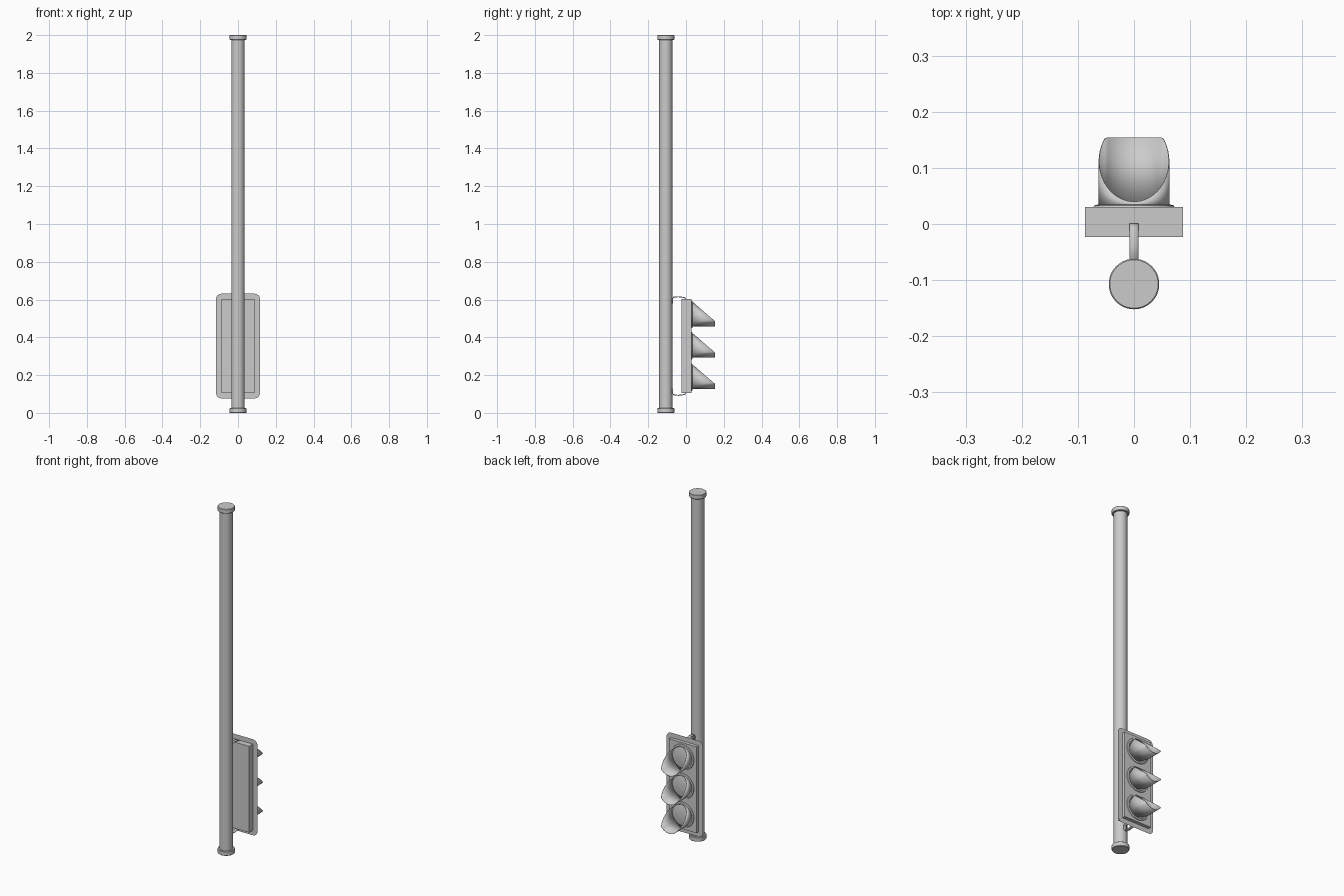
import bpy, bmesh, math

if "Cube" in bpy.data.objects:
    bpy.data.objects.remove(bpy.data.objects["Cube"])

POLE_Y = -0.107
MID_Z = 0.354
SEG = 48


def finish(bm, name, smooth=True):
    bmesh.ops.recalc_face_normals(bm, faces=bm.faces)
    me = bpy.data.meshes.new(name)
    bm.to_mesh(me)
    bm.free()
    ob = bpy.data.objects.new(name, me)
    bpy.context.collection.objects.link(ob)
    bpy.ops.object.select_all(action='DESELECT')
    ob.select_set(True)
    bpy.context.view_layer.objects.active = ob
    if smooth:
        bpy.ops.object.shade_smooth_by_angle(angle=math.radians(35))
    return ob


def lathe(name, profile, centre, axis):
    """Spin (radius, distance along axis) points round a z or y axis."""
    bm = bmesh.new()
    rings = []
    for r, d in profile:
        ring = []
        for i in range(SEG):
            a = 2 * math.pi * i / SEG
            u, v = r * math.cos(a), r * math.sin(a)
            off = (u, v, d) if axis == 'z' else (u, d, v)
            ring.append(bm.verts.new([c + o for c, o in zip(centre, off)]))
        rings.append(ring)
    for a, b in zip(rings, rings[1:]):
        for i in range(SEG):
            j = (i + 1) % SEG
            bm.faces.new((a[i], a[j], b[j], b[i]))
    bm.faces.new(rings[0])
    bm.faces.new(rings[-1])
    return finish(bm, name)


def visor(name, z0, r=0.063):
    """Thin tube cut by a slanted plane and a flat front, open at the top."""
    bm = bmesh.new()
    pairs = []
    for i in range(64):
        a = 2 * math.pi * i / 64
        x, z = r * math.cos(a), r * math.sin(a)
        y = min(0.154, 0.04 + (r - z) * 1.146)
        pairs.append((bm.verts.new((x, 0.03, z0 + z)), bm.verts.new((x, y, z0 + z))))
    for i in range(64):
        (a, b), (c, d) = pairs[i], pairs[(i + 1) % 64]
        bm.faces.new((a, c, d, b))
    ob = finish(bm, name)
    mod = ob.modifiers.new("wall", 'SOLIDIFY')
    mod.thickness = 0.0015
    return ob


# Pole with end caps
lathe("pole", [(0.035, 0.01), (0.035, 1.99)], (0, POLE_Y, 0), 'z')
for name, z in (("bottom_cap", 0), ("top_cap", 1.975)):
    lathe(name, [(0.043, 0), (0.045, 0.002), (0.045, 0.023), (0.043, 0.025)], (0, POLE_Y, z), 'z')

# Signal housing
bm = bmesh.new()
bmesh.ops.create_cube(bm, size=1)
for v in bm.verts:
    v.co = (v.co.x * 0.174, 0.0035 + v.co.y * 0.053, MID_Z + v.co.z * 0.498)
finish(bm, "housing", False)

# Thin backplate with rounded corners
bm = bmesh.new()
R = 0.03
outline = []
for k, (sx, sz) in enumerate(((1, 1), (-1, 1), (-1, -1), (1, -1))):
    for i in range(9):
        a = math.pi / 2 * (k + i / 8)
        outline.append(bm.verts.new((sx * (0.117 - R) + R * math.cos(a), 0.011,
                                     MID_Z + sz * (0.277 - R) + R * math.sin(a))))
bm.faces.new(outline)
finish(bm, "backplate", False)

# Three lamps: flange ring, lens and visor
for i, colour in enumerate(("lower", "middle", "upper")):
    z = 0.189 + 0.166 * i
    lathe(colour + "_flange", [(0.073, 0.029), (0.071, 0.033), (0.063, 0.035)], (0, 0, z), 'y')
    lathe(colour + "_lens", [(0.061, 0.034), (0.05, 0.036), (0.03, 0.039), (0.01, 0.040)], (0, 0, z), 'y')
    visor(colour + "_visor", z)

# Bent strap brackets joining the housing to the pole
path = [(-0.071, 0.225), (-0.071, 0.25), (-0.064, 0.259), (-0.04, 0.261), (-0.01, 0.257), (0.0, 0.251)]
for name, s in (("upper_bracket", 1), ("lower_bracket", -1)):
    bm = bmesh.new()
    rows = []
    for y, z in path:
        rows.append([bm.verts.new((x, y, MID_Z + s * z)) for x in (-0.008, 0.008)])
    for a, b in zip(rows, rows[1:]):
        bm.faces.new((a[0], a[1], b[1], b[0]))
    ob = finish(bm, name)
    mod = ob.modifiers.new("thickness", 'SOLIDIFY')
    mod.thickness = 0.005
    mod.offset = 0
